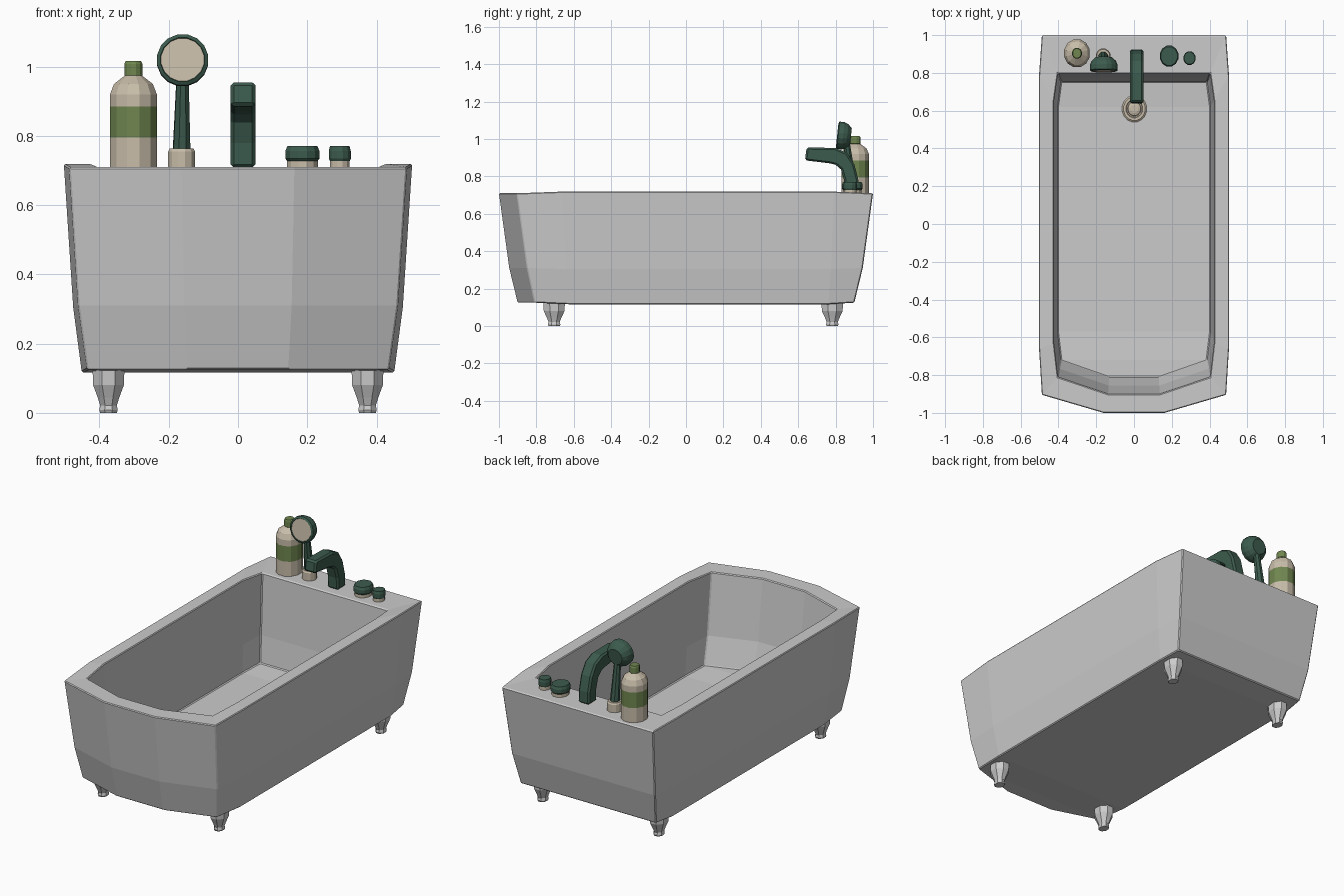
import bpy, bmesh, math
from mathutils import Matrix, Vector

if "Cube" in bpy.data.objects:
    bpy.data.objects.remove(bpy.data.objects["Cube"])


def material(name, rgb):
    m = bpy.data.materials.new(name)
    m.diffuse_color = (*rgb, 1)
    m.use_nodes = True
    m.node_tree.nodes["Principled BSDF"].inputs["Base Color"].default_value = m.diffuse_color
    return m


GREEN = material("dark_green", (0.045, 0.105, 0.075))
OLIVE = material("olive", (0.16, 0.24, 0.08))
CREAM = material("cream", (0.58, 0.51, 0.40))


def finish(bm, name, mats=()):
    bmesh.ops.recalc_face_normals(bm, faces=bm.faces[:])
    me = bpy.data.meshes.new(name)
    bm.to_mesh(me)
    bm.free()
    for m in mats:
        me.materials.append(m)
    ob = bpy.data.objects.new(name, me)
    bpy.context.collection.objects.link(ob)
    return ob


def lathe(name, profile, loc, sides=12, ysc=1.0, mats=(), bands=None, rot=None, cap_mat=0):
    """Turned shape from (radius, height) points; bands = material index per segment."""
    bm = bmesh.new()
    rings = []
    for r, h in profile:
        ring = []
        for i in range(sides):
            a = 2 * math.pi * (i + 0.5) / sides
            ring.append(bm.verts.new((r * math.cos(a), r * ysc * math.sin(a), h)))
        rings.append(ring)
    for k in range(len(rings) - 1):
        for i in range(sides):
            j = (i + 1) % sides
            f = bm.faces.new((rings[k][i], rings[k][j], rings[k + 1][j], rings[k + 1][i]))
            f.material_index = bands[k] if bands else 0
    bm.faces.new(rings[0][::-1])
    bm.faces.new(rings[-1]).material_index = cap_mat
    if rot:
        bm.transform(rot)
    bm.transform(Matrix.Translation(loc))
    return finish(bm, name, mats)


# Tub: lofted levels of a half outline, mirrored across x
TOP = [(.163, -1.0), (.488, -.905), (.503, -.66), (.503, .79), (.488, 1.0)]
MID = [(.155, -.945), (.462, -.85), (.476, -.64), (.476, .775), (.462, .945)]
BASE = [(.145, -.90), (.436, -.81), (.451, -.62), (.451, .76), (.436, .90)]
IN_TOP = [(.137, -.90), (.403, -.81), (.424, -.63), (.424, .65), (.403, .798)]
IN_MID = [(.134, -.855), (.397, -.765), (.416, -.60), (.416, .64), (.397, .776)]
IN_LOW = [(.13, -.81), (.387, -.72), (.405, -.57), (.405, .62), (.387, .755)]


def level(outline, z_end, z_mid):
    half = [(x, y, z_mid if i in (2, 3) else z_end) for i, (x, y) in enumerate(outline)]
    return half + [(-x, y, z) for x, y, z in reversed(half)]


levels = [level(BASE, .125, .116), level(MID, .31, .305), level(TOP, .71, .719),
          level(IN_TOP, .71, .719), level(IN_MID, .36, .35), level(IN_LOW, .205, .195)]
bm = bmesh.new()
rings = [[bm.verts.new(p) for p in lv] for lv in levels]
for a, b in zip(rings, rings[1:]):
    for i in range(10):
        j = (i + 1) % 10
        bm.faces.new((a[i], a[j], b[j], b[i]))
for ring in (rings[0], rings[-1]):
    for i in range(4):
        bm.faces.new((ring[i], ring[i + 1], ring[8 - i], ring[9 - i]))
tub = finish(bm, "bathtub")
bev = tub.modifiers.new("edge_bevel", 'BEVEL')
bev.width, bev.segments = .005, 1
bev.limit_method, bev.angle_limit = 'ANGLE', math.radians(50)

# Feet
FOOT = [(.026, 0), (.029, .008), (.026, .022), (.034, .045), (.048, .08), (.05, .13)]
for sx, side in ((1, "right"), (-1, "left")):
    for y, end in ((-.705, "front"), (.782, "back")):
        lathe(f"{end}_{side}_foot", FOOT, (sx * .374, y, 0), 8, 1.25)

# Drain
lathe("drain", [(.066, .19), (.066, .203), (.058, .209), (.045, .209), (.042, .203), (.036, .203),
                (.034, .213), (.02, .218)], (.002, .61, 0), 16, 1.08, [CREAM])

# Bottle with label band and cap
lathe("bottle", [(.07, .708), (.07, .795), (.07, .885), (.07, .92), (.058, .95), (.026, .974),
                 (.027, .975), (.027, 1.008), (.023, 1.016)],
      (-.302, .904, 0), 12, 1.09, [CREAM, OLIVE], [0, 1, 0, 0, 0, 1, 1, 1], cap_mat=1)

# Round control knobs on pale collars
for name, x, y, r in (("large_knob", .186, .889, .051), ("small_knob", .294, .878, .033)):
    lathe(name, [(r * .9, .708), (r * .9, .724), (r * .9, .728), (r, .734), (r, .756), (r * .88, .771)],
          (x, y, 0), 12, 1.13, [GREEN, CREAM], [1, 1, 0, 0, 0])

# Shower handset: cup, handle, head
lathe("handset_cup", [(.04, .708), (.04, .755), (.035, .764)], (-.163, .89, 0), 12, 1, [CREAM])
base, tip = Vector((-.163, .888, .75)), Vector((-.16, .858, .98))
d = tip - base
lathe("handset_handle", [(.027, 0), (.018, d.length)], base, 8, 1, [GREEN],
      rot=d.to_track_quat('Z', 'Y').to_matrix().to_4x4())
lathe("handset_head", [(.045, -.042), (.066, -.022), (.075, .0), (.075, .026), (.065, .032), (.063, .029)],
      (-.16, .84, 1.017), 16, 1, [GREEN, CREAM], [0, 0, 0, 0, 0],
      rot=Matrix.Rotation(math.radians(84), 4, 'X'), cap_mat=1)

# Faucet spout: side profile strip widened across x, with chamfered edges
UPPER = [(.925, .708), (.922, .78), (.90, .865), (.862, .925), (.80, .952), (.645, .955)]
LOWER = [(.848, .708), (.845, .78), (.828, .838), (.80, .862), (.768, .87), (.636, .886)]
bm = bmesh.new()
rings = []
for u, l in zip(UPPER, LOWER):
    ring = [bm.verts.new((x, p[0], p[1])) for p, x in
            ((u, -.021), (u, .051), (l, .051), (l, -.021))]
    rings.append(ring)
for a, b in zip(rings, rings[1:]):
    for i in range(4):
        j = (i + 1) % 4
        bm.faces.new((a[i], a[j], b[j], b[i]))
bm.faces.new(rings[0])
bm.faces.new(rings[-1])
spout = finish(bm, "faucet_spout", [GREEN])
bev = spout.modifiers.new("edge_bevel", 'BEVEL')
bev.width, bev.segments = .01, 1
bev.limit_method, bev.angle_limit = 'ANGLE', math.radians(50)
